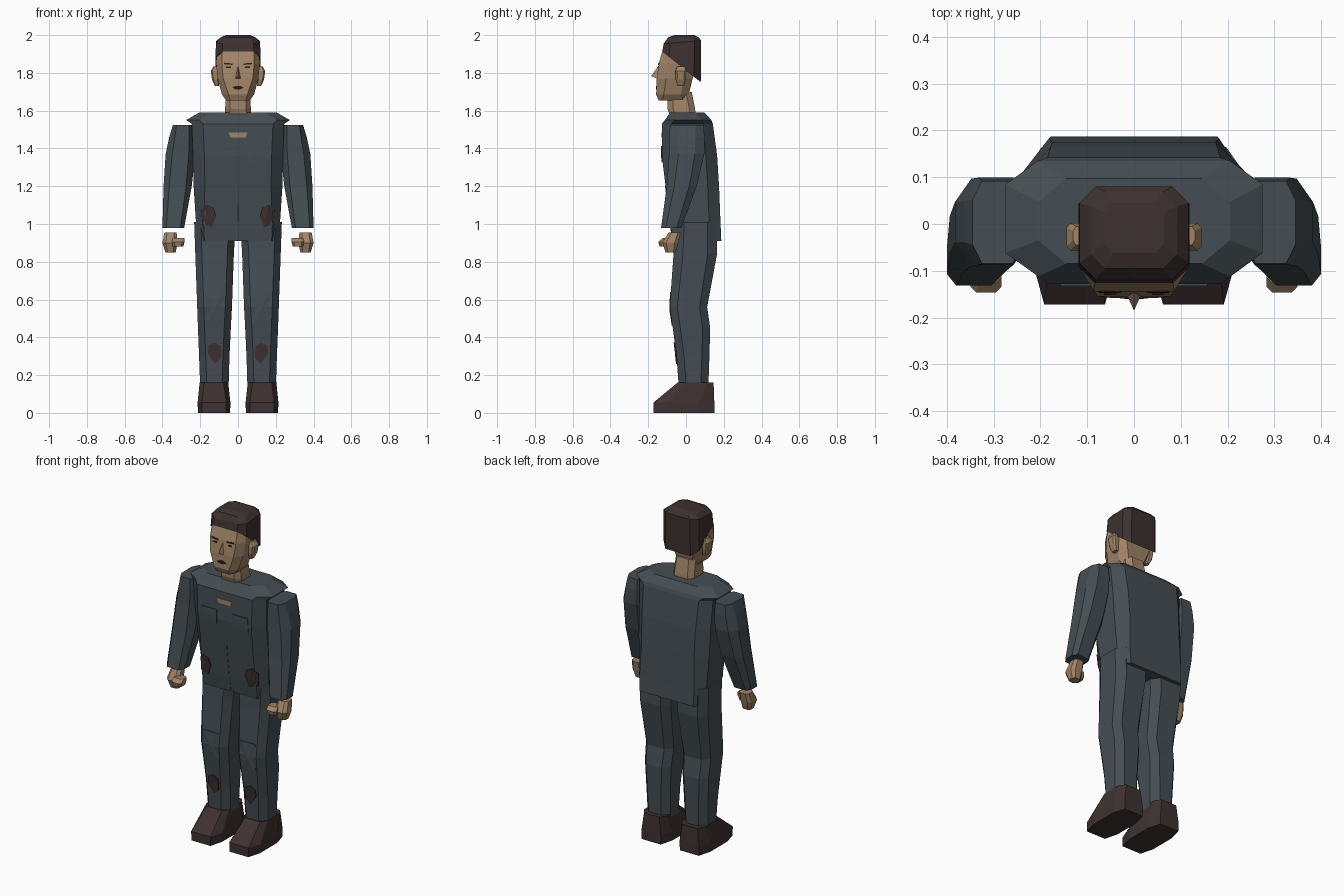
import bpy, bmesh
from mathutils import Vector
from mathutils.bvhtree import BVHTree


def material(name, r, g, b):
    m = bpy.data.materials.new(name)
    m.diffuse_color = [(c / 255 / 1.0) ** 2.2 for c in (r, g, b)] + [1]
    return m


CLOTH = material("slate_cloth", 71, 79, 84)
SKIN = material("skin", 160, 132, 103)
HAIR = material("dark_hair", 62, 52, 51)
LEATHER = material("brown_leather", 64, 53, 52)
DARK = material("dark_features", 45, 33, 30)


def finish(name, bm, mat):
    bmesh.ops.recalc_face_normals(bm, faces=bm.faces)
    me = bpy.data.meshes.new(name)
    bm.to_mesh(me)
    bm.free()
    me.materials.append(mat)
    ob = bpy.data.objects.new(name, me)
    bpy.context.collection.objects.link(ob)
    return ob


def loft(name, rings, mat, s=1, slopes=None):
    """Stack chamfered rectangles: (z, x0, x1, y0, y1, chamfer_x, chamfer_y)."""
    bm = bmesh.new()
    loops = []
    for i, (z, x0, x1, y0, y1, cx, cy) in enumerate(rings):
        pts = [(x0 + cx, y0), (x1 - cx, y0), (x1, y0 + cy), (x1, y1 - cy),
               (x1 - cx, y1), (x0 + cx, y1), (x0, y1 - cy), (x0, y0 + cy)]
        k = slopes[i] if slopes else 0
        loops.append([bm.verts.new((s * x, y, z + k * (y - y0))) for x, y in pts])
    for a, b in zip(loops, loops[1:]):
        for j in range(8):
            n = (j + 1) % 8
            bm.faces.new((a[j], a[n], b[n], b[j]))
    bm.faces.new(loops[0][::-1])
    bm.faces.new(loops[-1])
    return finish(name, bm, mat)


def plate(name, pts, target, mat, s=1, lift=0.005):
    """Thin plate, outlined in x and z, laid on the front of a part."""
    bm = bmesh.new()
    src = bmesh.new()
    src.from_mesh(target.data)
    tree = BVHTree.FromBMesh(src)
    src.free()
    n = len(pts)
    mid = (sum(p[0] for p in pts) / n, sum(p[1] for p in pts) / n)
    front, back = [], []
    for x, z in list(pts) + [mid]:
        hit = tree.ray_cast(Vector((s * x, -2, z)), Vector((0, 1, 0)))[0]
        y = hit.y if hit else -0.05
        front.append(bm.verts.new((s * x, y - lift, z)))
        back.append(bm.verts.new((s * x, y + 0.002, z)))
    for i in range(n):
        j = (i + 1) % n
        bm.faces.new((front[i], front[j], front[n]))
        bm.faces.new((front[i], back[i], back[j], front[j]))
    return finish(name, bm, mat)


def rect(x0, x1, z0, z1):
    return [(x0, z0), (x1, z0), (x1, z1), (x0, z1)]


def sym(z, w, y0, y1, cx, cy):
    return (z, -w, w, y0, y1, cx, cy)


# Jacket, neck and head
jacket = loft("jacket", [
    sym(0.91, 0.198, -0.07, 0.187, 0.02, 0.03),
    sym(1.00, 0.222, -0.085, 0.183, 0.04, 0.06),
    sym(1.20, 0.235, -0.108, 0.175, 0.06, 0.06),
    sym(1.36, 0.238, -0.128, 0.165, 0.06, 0.06),
    sym(1.53, 0.245, -0.128, 0.142, 0.06, 0.05),
    sym(1.55, 0.275, -0.112, 0.135, 0.07, 0.05),
    sym(1.59, 0.205, -0.085, 0.097, 0.06, 0.05)], CLOTH)
loft("neck", [
    sym(1.57, 0.070, -0.085, 0.052, 0.025, 0.03),
    sym(1.61, 0.068, -0.098, 0.048, 0.025, 0.03),
    sym(1.70, 0.064, -0.100, 0.030, 0.025, 0.03)], SKIN)
head = loft("head", [
    sym(1.655, 0.062, -0.145, 0.005, 0.020, 0.02),
    sym(1.685, 0.085, -0.158, 0.015, 0.035, 0.04),
    sym(1.77, 0.108, -0.155, 0.035, 0.030, 0.05),
    sym(1.85, 0.116, -0.144, 0.050, 0.030, 0.05),
    sym(1.94, 0.112, -0.118, 0.055, 0.030, 0.04)], SKIN)
loft("hair", [
    sym(1.912, 0.119, -0.126, 0.078, 0.035, 0.035),
    sym(1.955, 0.117, -0.118, 0.080, 0.035, 0.035),
    sym(1.988, 0.092, -0.095, 0.068, 0.030, 0.03),
    sym(2.00, 0.065, -0.062, 0.045, 0.020, 0.02)], HAIR,
    slopes=[-0.79, 0.08, 0, 0])

# Nose: a wedge with its tip low and forward
bm = bmesh.new()
nose = [bm.verts.new(p) for p in
        [(0, -0.140, 1.845), (-0.017, -0.148, 1.768), (0.017, -0.148, 1.768),
         (0, -0.185, 1.783)]]
for f in ((0, 1, 3), (0, 3, 2), (1, 2, 3), (0, 2, 1)):
    bm.faces.new([nose[i] for i in f])
finish("nose", bm, SKIN)

# Mouth and bare skin at the open collar
plate("mouth", [(-0.03, 1.722), (-0.012, 1.713), (0.012, 1.713), (0.03, 1.722),
                (0.012, 1.731), (-0.012, 1.731)], head, DARK, lift=0.003)
plate("collar_opening", [(-0.04, 1.457), (0.04, 1.457), (0.05, 1.485),
                         (-0.05, 1.485)], jacket, SKIN, lift=0.003)
plate("jacket_placket", rect(-0.004, 0.004, 0.915, 1.205), jacket, CLOTH, lift=0.003)

for s, side in ((-1, "right"), (1, "left")):
    # Face details
    loft("ear_" + side, [
        (1.73, 0.100, 0.122, -0.045, -0.010, 0.004, 0.01),
        (1.765, 0.100, 0.138, -0.055, -0.002, 0.008, 0.01),
        (1.81, 0.100, 0.144, -0.057, 0.002, 0.008, 0.01),
        (1.835, 0.100, 0.130, -0.045, -0.005, 0.006, 0.01)], SKIN, s)
    plate("eyebrow_" + side, [(0.028, 1.842), (0.075, 1.846), (0.072, 1.854),
                              (0.028, 1.849)], head, DARK, s, 0.003)
    plate("eye_" + side, rect(0.038, 0.064, 1.825, 1.833), head, DARK, s, 0.003)

    # Sleeve, hand and thumb
    loft("sleeve_" + side, [
        (0.98, 0.285, 0.400, -0.132, -0.025, 0.02, 0.025),
        (1.20, 0.245, 0.394, -0.102, 0.057, 0.03, 0.04),
        (1.37, 0.226, 0.383, -0.090, 0.097, 0.035, 0.05),
        (1.46, 0.228, 0.364, -0.088, 0.099, 0.03, 0.05),
        (1.523, 0.240, 0.345, -0.085, 0.092, 0.02, 0.04)], CLOTH, s)
    loft("hand_" + side, [
        (0.85, 0.330, 0.385, -0.108, -0.055, 0.012, 0.012),
        (0.90, 0.320, 0.400, -0.125, -0.040, 0.018, 0.02),
        (0.956, 0.325, 0.390, -0.092, -0.028, 0.015, 0.015)], SKIN, s)
    loft("thumb_" + side, [
        (0.88, 0.290, 0.345, -0.140, -0.080, 0.012, 0.012),
        (0.905, 0.283, 0.350, -0.146, -0.075, 0.012, 0.012),
        (0.925, 0.283, 0.345, -0.125, -0.075, 0.012, 0.012)], SKIN, s)

    # Trouser leg and shoe
    leg = loft("trouser_leg_" + side, [
        (0.13, 0.050, 0.200, -0.038, 0.118, 0.035, 0.04),
        (0.30, 0.045, 0.206, -0.050, 0.124, 0.035, 0.04),
        (0.45, 0.038, 0.212, -0.070, 0.128, 0.035, 0.04),
        (0.56, 0.032, 0.216, -0.086, 0.112, 0.035, 0.04),
        (0.84, 0.022, 0.226, -0.066, 0.164, 0.035, 0.05),
        (1.01, 0.012, 0.232, -0.060, 0.165, 0.035, 0.05)], CLOTH, s)
    loft("shoe_" + side, [
        (0.0, 0.042, 0.212, -0.172, 0.150, 0.022, 0.08),
        (0.055, 0.040, 0.214, -0.172, 0.150, 0.022, 0.08),
        (0.16, 0.052, 0.203, -0.045, 0.146, 0.025, 0.035)], LEATHER, s)

    # Chest pockets, knee panels and worn patches
    plate("chest_pocket_" + side, rect(0.052, 0.157, 1.328, 1.412), jacket, CLOTH, s)
    plate("knee_panel_" + side, rect(0.072, 0.172, 0.462, 0.64), leg, CLOTH, s, 0.004)
    plate("hip_patch_" + side, [(0.137, 0.985), (0.190, 0.995), (0.194, 1.075),
                                (0.165, 1.102), (0.128, 1.085), (0.115, 1.045)],
          jacket, LEATHER, s, 0.008)
    plate("shin_patch_" + side, [(0.120, 0.258), (0.160, 0.315), (0.156, 0.355),
                                 (0.125, 0.372), (0.092, 0.355), (0.090, 0.29)],
          leg, LEATHER, s, 0.006)
